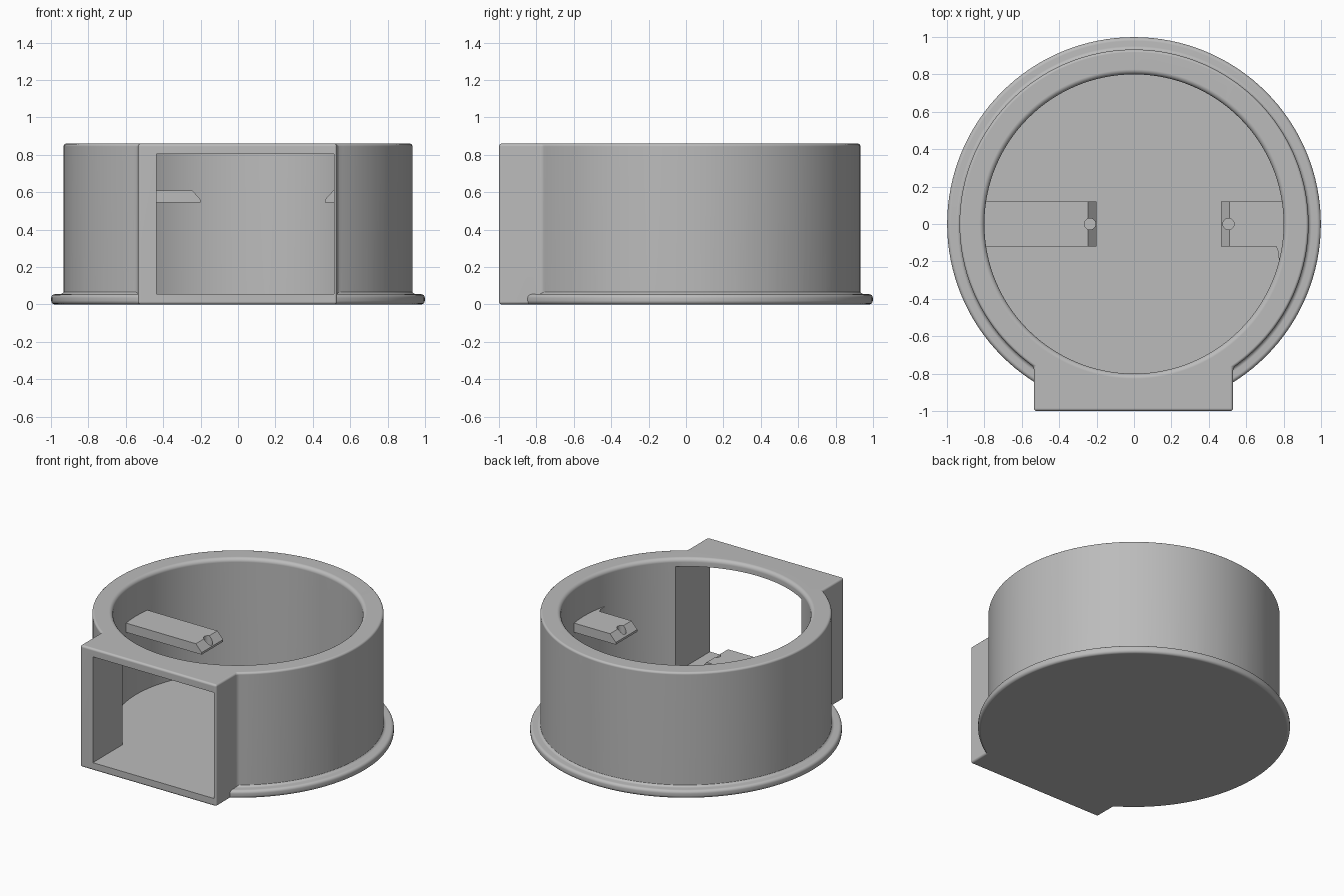
import bpy, bmesh, math
from mathutils import Vector

cube = bpy.data.objects.get("Cube")
if cube:
    bpy.data.objects.remove(cube, do_unlink=True)

grey = bpy.data.materials.new("light grey")
grey.use_nodes = True
colour = (0.5, 0.5, 0.5, 1)
grey.diffuse_color = colour
grey.node_tree.nodes["Principled BSDF"].inputs["Base Color"].default_value = colour

SEGMENTS = 128
HEIGHT, FLOOR = 0.86, 0.055
OUTER, INNER = 0.933, 0.80


def to_object(name, bm):
    bmesh.ops.recalc_face_normals(bm, faces=bm.faces)
    mesh = bpy.data.meshes.new(name)
    bm.to_mesh(mesh)
    bm.free()
    mesh.materials.append(grey)
    obj = bpy.data.objects.new(name, mesh)
    bpy.context.collection.objects.link(obj)
    return obj


def prism(name, points, direction):
    """Extrude a closed outline of 3D points."""
    bm = bmesh.new()
    face = bm.faces.new([bm.verts.new(p) for p in points])
    result = bmesh.ops.extrude_face_region(bm, geom=[face])
    moved = [v for v in result["geom"] if isinstance(v, bmesh.types.BMVert)]
    bmesh.ops.translate(bm, verts=moved, vec=Vector(direction))
    return to_object(name, bm)


def lathe(name, profile):
    """Closed solid of revolution from (radius, z) points, bottom to top."""
    bm = bmesh.new()
    rings = []
    for r, z in profile:
        rings.append([bm.verts.new((r * math.cos(a), r * math.sin(a), z))
                      for a in (math.tau * i / SEGMENTS for i in range(SEGMENTS))])
    for low, high in zip(rings, rings[1:]):
        for i in range(SEGMENTS):
            j = (i + 1) % SEGMENTS
            bm.faces.new((low[i], low[j], high[j], high[i]))
    bm.faces.new(rings[0][::-1])
    bm.faces.new(rings[-1])
    return to_object(name, bm)


def apply(obj, kind, **settings):
    mod = obj.modifiers.new(kind.title(), kind)
    for key, value in settings.items():
        setattr(mod, key, value)
    bpy.context.view_layer.objects.active = obj
    bpy.ops.object.modifier_apply(modifier=mod.name)


def combine(obj, other, operation):
    other.hide_render = True
    apply(obj, "BOOLEAN", object=other, operation=operation, solver="EXACT")
    bpy.data.objects.remove(other, do_unlink=True)


def smooth(obj):
    bpy.ops.object.select_all(action="DESELECT")
    obj.select_set(True)
    bpy.context.view_layer.objects.active = obj
    bpy.ops.object.shade_smooth_by_angle(angle=math.radians(32))
    obj.modifiers.new("Weighted normals", "WEIGHTED_NORMAL").keep_sharp = True


def arc(cx, cz, r, start, end, steps=4):
    angles = [math.radians(start + (end - start) * i / steps) for i in range(steps + 1)]
    return [(cx + r * math.cos(a), cz + r * math.sin(a)) for a in angles]


# Housing: round wall and square front box share one outline
left, right = 0.53, -0.535
start = -math.acos(left / OUTER)
end = math.pi + math.acos(-right / OUTER)
outline = []
for i in range(SEGMENTS + 1):
    a = start + (end - start) * i / SEGMENTS
    outline.append((OUTER * math.cos(a), OUTER * math.sin(a), 0))
outline += [(right, -1, 0), (left, -1, 0)]
housing = prism("housing", outline, (0, 0, HEIGHT))
apply(housing, "BEVEL", width=0.015, segments=3, limit_method="ANGLE",
      angle_limit=math.radians(30))

# Base flange with rounded rim and a small fillet against the wall
rim = 0.02
profile = arc(0.999 - rim, rim, rim, -90, 0)
profile += arc(0.999 - rim, FLOOR - rim, rim, 0, 90)
profile += arc(0.951, FLOOR + rim, rim, 270, 180)
profile += [(0.9, FLOOR + rim)]
combine(housing, lathe("flange", profile), "UNION")

# Round cavity with an eased top lip
lip = 0.027
profile = [(INNER, FLOOR)] + arc(INNER + lip, HEIGHT - lip, lip, 180, 90)
profile += [(INNER + lip, HEIGHT + 0.1)]
combine(housing, lathe("cavity_cutter", profile), "DIFFERENCE")

# Rectangular front window
x0, x1 = -0.435, 0.512
window = prism("window_cutter",
               [(x0, -1.1, FLOOR), (x1, -1.1, FLOOR), (x1, -1.1, 0.803), (x0, -1.1, 0.803)],
               (0, 0.75, 0))
combine(housing, window, "DIFFERENCE")
smooth(housing)


# Inner brackets with chamfered tips and screw holes
def bracket(name, tip, wall, hole_x):
    step = math.copysign(1, wall)
    low, high = 0.545, 0.61
    section = [(wall, low), (tip, low), (tip, low + 0.015),
               (tip + step * 0.045, high), (wall, high)]
    obj = prism(name, [(x, -0.12, z) for x, z in section], (0, 0.24, 0))
    hole = [(hole_x + x, y, 0.4) for x, y in arc(0, 0, 0.03, 0, 345, 23)]
    combine(obj, prism("hole_cutter", hole, (0, 0, 0.4)), "DIFFERENCE")
    smooth(obj)


bracket("right_bracket", -0.2, -0.83, -0.235)
bracket("left_bracket", 0.465, 0.83, 0.505)

# Sliver of wall web beside the left bracket
web = [(0.76, -0.12), (0.772, -0.15), (0.775, -0.2), (0.82, -0.2), (0.82, -0.12)]
smooth(prism("bracket_web", [(x, y, 0.545) for x, y in web], (0, 0, 0.065)))
